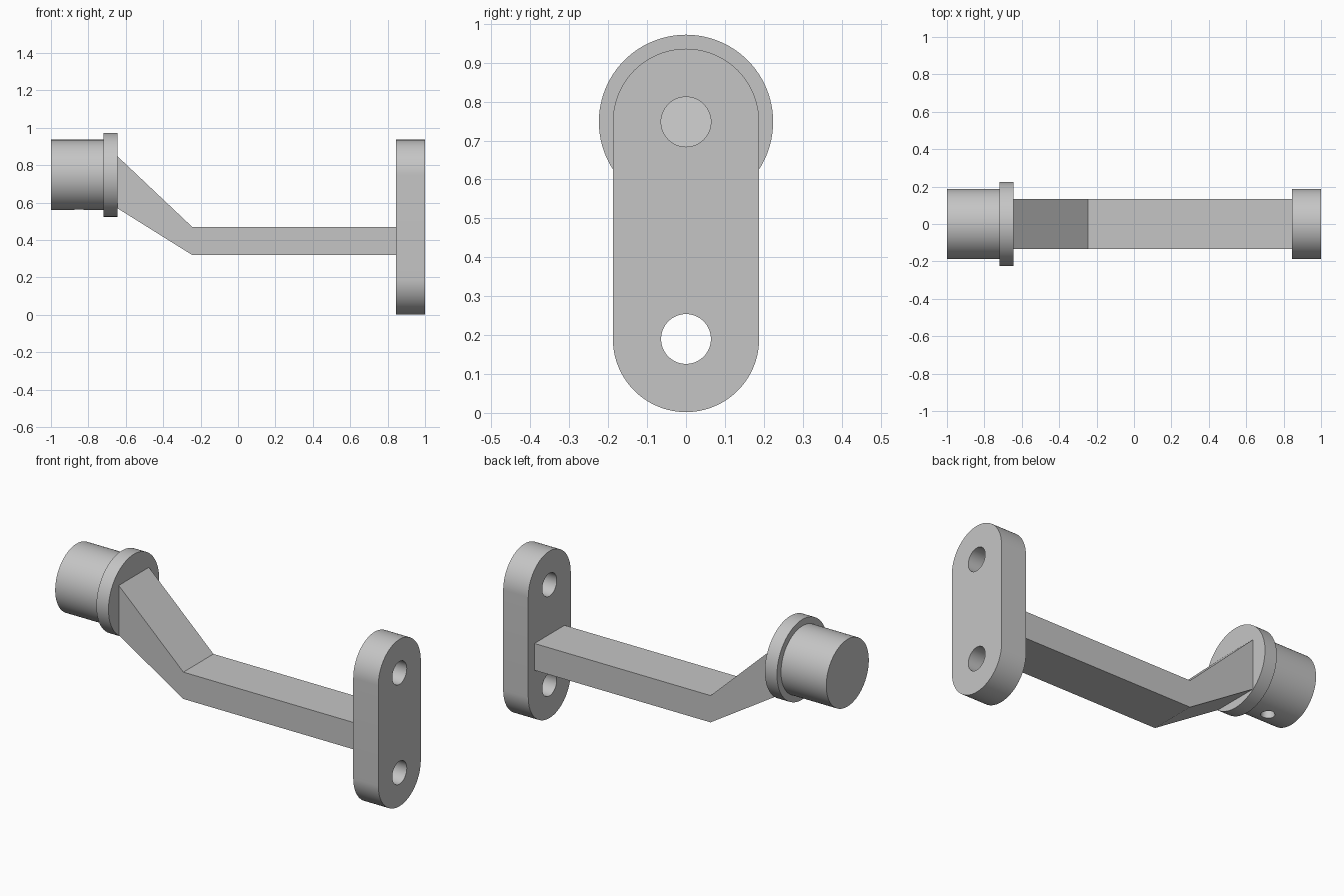
import bpy, bmesh, math
from mathutils import Matrix

cube = bpy.data.objects.get("Cube")
if cube:
    bpy.data.objects.remove(cube, do_unlink=True)

# Single grey finish
grey = bpy.data.materials.new("plain grey")
grey.use_nodes = True
colour = (0.56, 0.56, 0.56, 1)
grey.diffuse_color = colour
grey.node_tree.nodes["Principled BSDF"].inputs["Base Color"].default_value = colour

AXIS_Z = 0.748      # height of the boss axis and upper hole
LOW_Z = 0.19        # height of the lower hole


def finish(name, bm):
    bmesh.ops.recalc_face_normals(bm, faces=bm.faces)
    mesh = bpy.data.meshes.new(name)
    bm.to_mesh(mesh)
    bm.free()
    mesh.materials.append(grey)
    obj = bpy.data.objects.new(name, mesh)
    bpy.context.collection.objects.link(obj)
    return obj


def activate(obj):
    bpy.ops.object.select_all(action='DESELECT')
    obj.select_set(True)
    bpy.context.view_layer.objects.active = obj


def smooth(obj):
    activate(obj)
    bpy.ops.object.shade_smooth_by_angle(angle=math.radians(30))


def prism(name, outline, offset, depth):
    """Extrude a closed outline of 3D points along depth."""
    bm = bmesh.new()
    face = bm.faces.new([bm.verts.new(p) for p in outline])
    ext = bmesh.ops.extrude_face_region(bm, geom=[face])
    moved = [v for v in ext["geom"] if isinstance(v, bmesh.types.BMVert)]
    bmesh.ops.translate(bm, verts=moved, vec=depth)
    bmesh.ops.translate(bm, verts=bm.verts, vec=offset)
    return finish(name, bm)


def rod(name, radius, x0, x1, z, sides=96):
    """Cylinder along x."""
    ring = [(0, radius * math.cos(math.tau * i / sides),
             radius * math.sin(math.tau * i / sides)) for i in range(sides)]
    return prism(name, ring, (x0, 0, z), (x1 - x0, 0, 0))


def cut(obj, cutter):
    mod = obj.modifiers.new("hole", 'BOOLEAN')
    mod.operation = 'DIFFERENCE'
    mod.solver = 'EXACT'
    mod.object = cutter
    activate(obj)
    bpy.ops.object.modifier_apply(modifier=mod.name)
    bpy.data.objects.remove(cutter, do_unlink=True)


# Mounting plate: upright slot shape with two through holes
R, STEPS = 0.188, 48
slot = []
for centre, start in ((AXIS_Z, 0), (LOW_Z, math.pi)):
    for i in range(STEPS + 1):
        a = start + math.pi * i / STEPS
        slot.append((0, R * math.cos(a), centre + R * math.sin(a)))
plate = prism("mounting_plate", slot, (0.845, 0, 0), (0.155, 0, 0))
for z in (LOW_Z, AXIS_Z):
    cut(plate, rod("hole_cutter", 0.064, 0.7, 1.1, z, 64))
smooth(plate)

# Cranked arm: flat bar rising and deepening toward the flange
side = [(0.845, 0.32), (0.845, 0.47), (-0.245, 0.47),
        (-0.645, 0.848), (-0.645, 0.57), (-0.245, 0.32)]
prism("cranked_arm", [(x, 0, z) for x, z in side], (0, -0.133, 0), (0, 0.266, 0))

# Flange collar
smooth(rod("flange", 0.224, -0.72, -0.645, AXIS_Z))

# Round boss with a blind screw hole underneath
boss = rod("boss", 0.188, -1.0, -0.72, AXIS_Z)
bm = bmesh.new()
bmesh.ops.create_cone(bm, cap_ends=True, segments=48, radius1=0.035, radius2=0.035,
                      depth=0.3, matrix=Matrix.Translation((-0.85, 0, 0.55)))
cut(boss, finish("screw_hole_cutter", bm))
smooth(boss)
